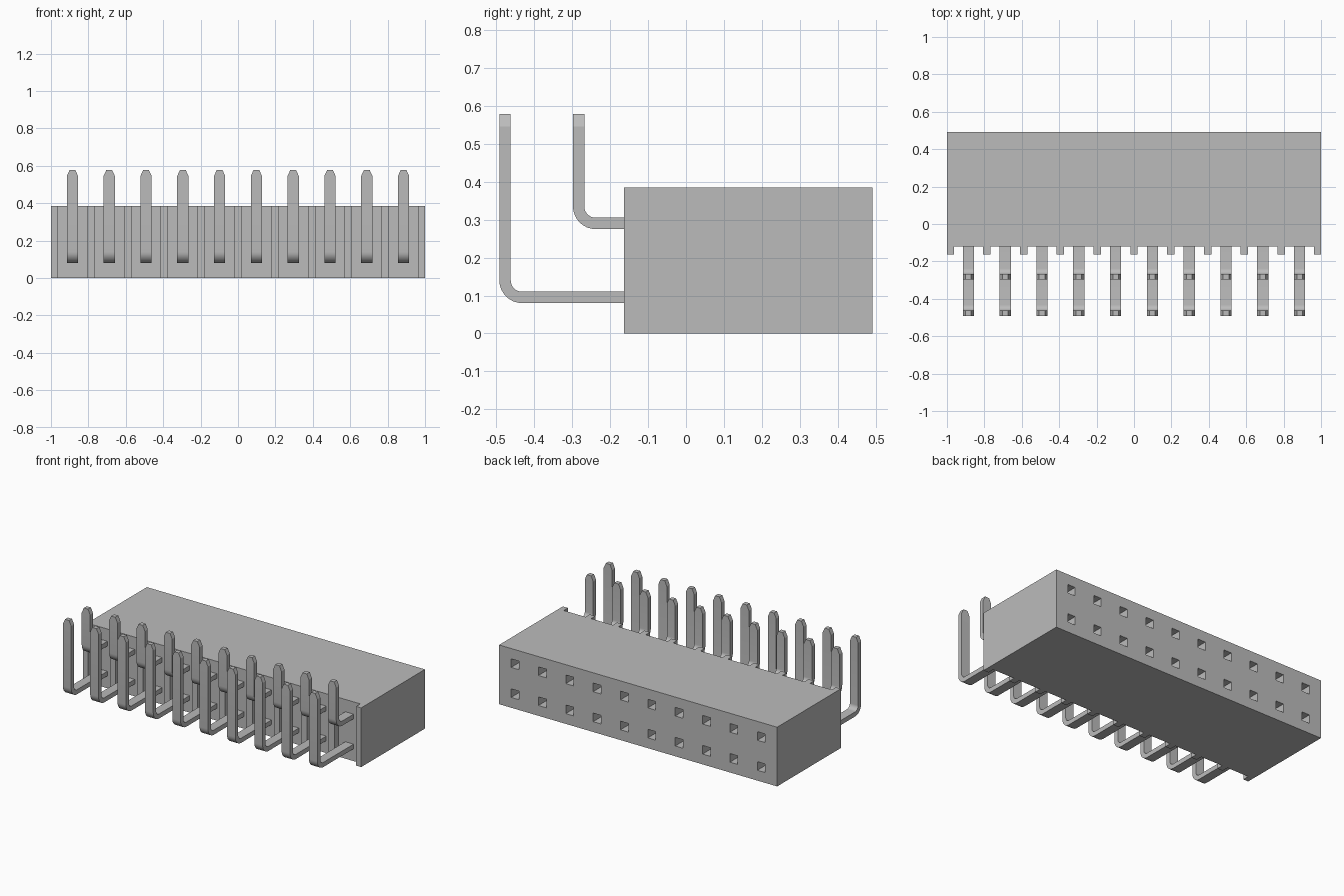
import bpy, bmesh
from math import sin, cos, pi

if "Cube" in bpy.data.objects:
    bpy.data.objects.remove(bpy.data.objects["Cube"])

COUNT, PITCH = 10, 0.1967
XS = [(i - (COUNT - 1) / 2) * PITCH for i in range(COUNT)]
ROWS = (0.095, 0.29)                      # heights of the two contact rows
BACK, WALL, RIB_FRONT, TOP = 0.492, -0.12, -0.163, 0.385

grey = bpy.data.materials.new("plain_grey")
grey.use_nodes = True
grey.diffuse_color = (0.5, 0.5, 0.5, 1)
grey.node_tree.nodes["Principled BSDF"].inputs["Base Color"].default_value = (0.5, 0.5, 0.5, 1)


def add_object(name, bm):
    bmesh.ops.recalc_face_normals(bm, faces=bm.faces)
    mesh = bpy.data.meshes.new(name)
    bm.to_mesh(mesh)
    bm.free()
    mesh.materials.append(grey)
    obj = bpy.data.objects.new(name, mesh)
    bpy.context.collection.objects.link(obj)
    return obj


# Housing: comb-shaped plan with a rib between neighbouring pins, extruded up
plan = [(1, BACK), (-1, BACK), (-1, RIB_FRONT)]
half_slot = (PITCH - 0.04) / 2
for x in XS:
    plan += [(x - half_slot, RIB_FRONT), (x - half_slot, WALL),
             (x + half_slot, WALL), (x + half_slot, RIB_FRONT)]
plan.append((1, RIB_FRONT))
bm = bmesh.new()
base = bm.faces.new([bm.verts.new((x, y, 0)) for x, y in plan])
top = bmesh.ops.extrude_face_region(bm, geom=[base])["geom"]
bmesh.ops.translate(bm, vec=(0, 0, TOP), verts=[v for v in top if isinstance(v, bmesh.types.BMVert)])
housing = add_object("housing", bm)

# Square sockets sunk into the back of the housing
bm = bmesh.new()
for x in XS:
    for z in ROWS:
        box = bmesh.ops.create_cube(bm, size=1)["verts"]
        bmesh.ops.scale(bm, vec=(0.056, 0.6, 0.056), verts=box)
        bmesh.ops.translate(bm, vec=(x, BACK, z), verts=box)
cutter = add_object("socket_cutter", bm)
cutter.hide_render = True
cut = housing.modifiers.new("sockets", "BOOLEAN")
cut.operation, cut.solver, cut.object = "DIFFERENCE", "EXACT", cutter
graph = bpy.context.evaluated_depsgraph_get()
cut_mesh = bpy.data.meshes.new_from_object(housing.evaluated_get(graph))
housing.modifiers.clear()
housing.data = cut_mesh
bpy.data.objects.remove(cutter)


# Bent flat pin: four-cornered sections swept along, round the bend and up
def make_pin(name, front, low, tip=0.578, width=0.03, inner=0.03, outer=0.06):
    cy, cz = front + outer, low + outer
    sections = [((-0.1, cz - inner), (-0.1, low), width)]
    for i in range(9):
        a = i / 8 * pi / 2
        s, c = sin(a), cos(a)
        sections.append(((cy - inner * s, cz - inner * c), (cy - outer * s, cz - outer * c), width))
    for z, w in ((tip - 0.033, width), (tip, width / 2)):
        sections.append(((cy - inner, z), (front, z), w))
    bm = bmesh.new()
    loops = [[bm.verts.new((x, y, z)) for x, (y, z) in ((-w, p), (w, p), (w, q), (-w, q))]
             for p, q, w in sections]
    for a, b in zip(loops, loops[1:]):
        for i in range(4):
            j = (i + 1) % 4
            bm.faces.new((a[i], a[j], b[j], b[i]))
    bm.faces.new(loops[0])
    bm.faces.new(loops[-1])
    pin = add_object(name, bm)
    bpy.ops.object.select_all(action="DESELECT")
    pin.select_set(True)
    bpy.context.view_layer.objects.active = pin
    bpy.ops.object.shade_smooth_by_angle(angle=pi / 9)
    return pin


# Two rows of pins sharing one mesh each
for name, front, low in (("lower_pin", -0.492, 0.08), ("upper_pin", -0.298, 0.275)):
    pin = make_pin(name, front, low)
    for i, x in enumerate(XS):
        obj = pin if i == 0 else pin.copy()
        if i:
            bpy.context.collection.objects.link(obj)
        obj.location.x = x
